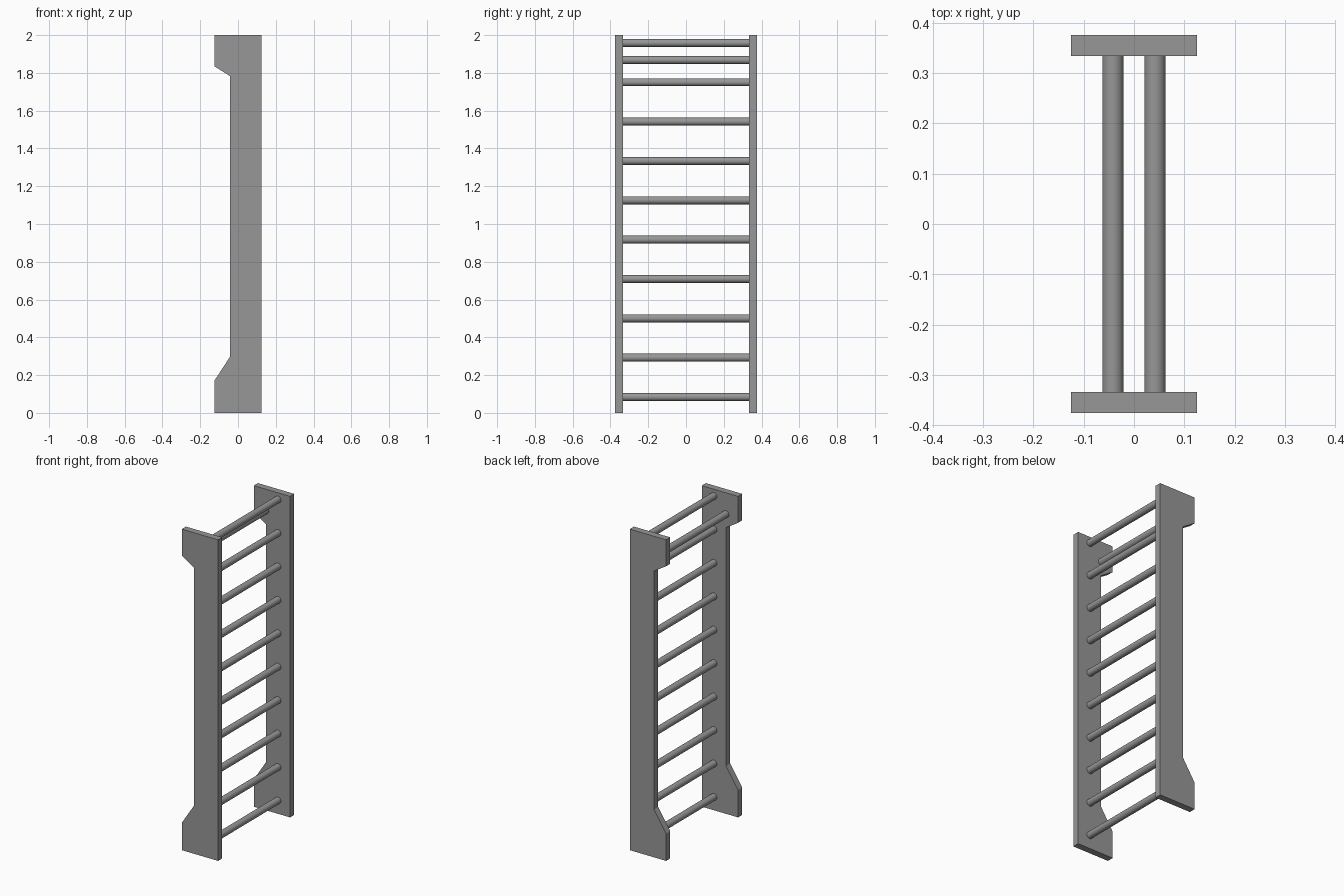
import bpy, bmesh, math

if "Cube" in bpy.data.objects:
    bpy.data.objects.remove(bpy.data.objects["Cube"])

# Side panel outline in (x, z): wide head and foot, recessed shaft
PROFILE = [(-0.125, 0), (0.125, 0), (0.125, 2), (-0.125, 2),
           (-0.125, 1.835), (-0.042, 1.783), (-0.042, 0.298), (-0.125, 0.17)]
INNER, OUTER = 0.334, 0.375
RADIUS = 0.021

# Dark grey finish
grey = bpy.data.materials.new("dark_grey")
grey.diffuse_color = (0.31, 0.31, 0.31, 1)
grey.use_nodes = True
grey.node_tree.nodes["Principled BSDF"].inputs["Base Color"].default_value = grey.diffuse_color


def side_panel(name, y):
    bm = bmesh.new()
    face = bm.faces.new([bm.verts.new((px, y, pz)) for px, pz in PROFILE])
    ext = bmesh.ops.extrude_face_region(bm, geom=[face])
    verts = [g for g in ext["geom"] if isinstance(g, bmesh.types.BMVert)]
    bmesh.ops.translate(bm, verts=verts, vec=(0, OUTER - INNER, 0))
    bmesh.ops.recalc_face_normals(bm, faces=bm.faces)
    mesh = bpy.data.meshes.new(name)
    bm.to_mesh(mesh)
    bm.free()
    mesh.materials.append(grey)
    bpy.context.collection.objects.link(bpy.data.objects.new(name, mesh))


def rung(name, x, z):
    bpy.ops.mesh.primitive_cylinder_add(
        vertices=32, radius=RADIUS, depth=2 * INNER + 0.004,
        location=(x, 0, z), rotation=(math.pi / 2, 0, 0))
    obj = bpy.context.object
    obj.name = name
    obj.data.materials.append(grey)
    bpy.ops.object.shade_smooth_by_angle(angle=math.radians(30))


# Side panels
side_panel("side_panel_front", -OUTER)
side_panel("side_panel_back", INNER)

# Evenly spaced rungs
for i in range(10):
    rung(f"rung_{i + 1}", 0.0415, 0.084 + i * 0.2083)

# Forward hanging bar near the top
rung("hanging_bar", -0.042, 1.868)
